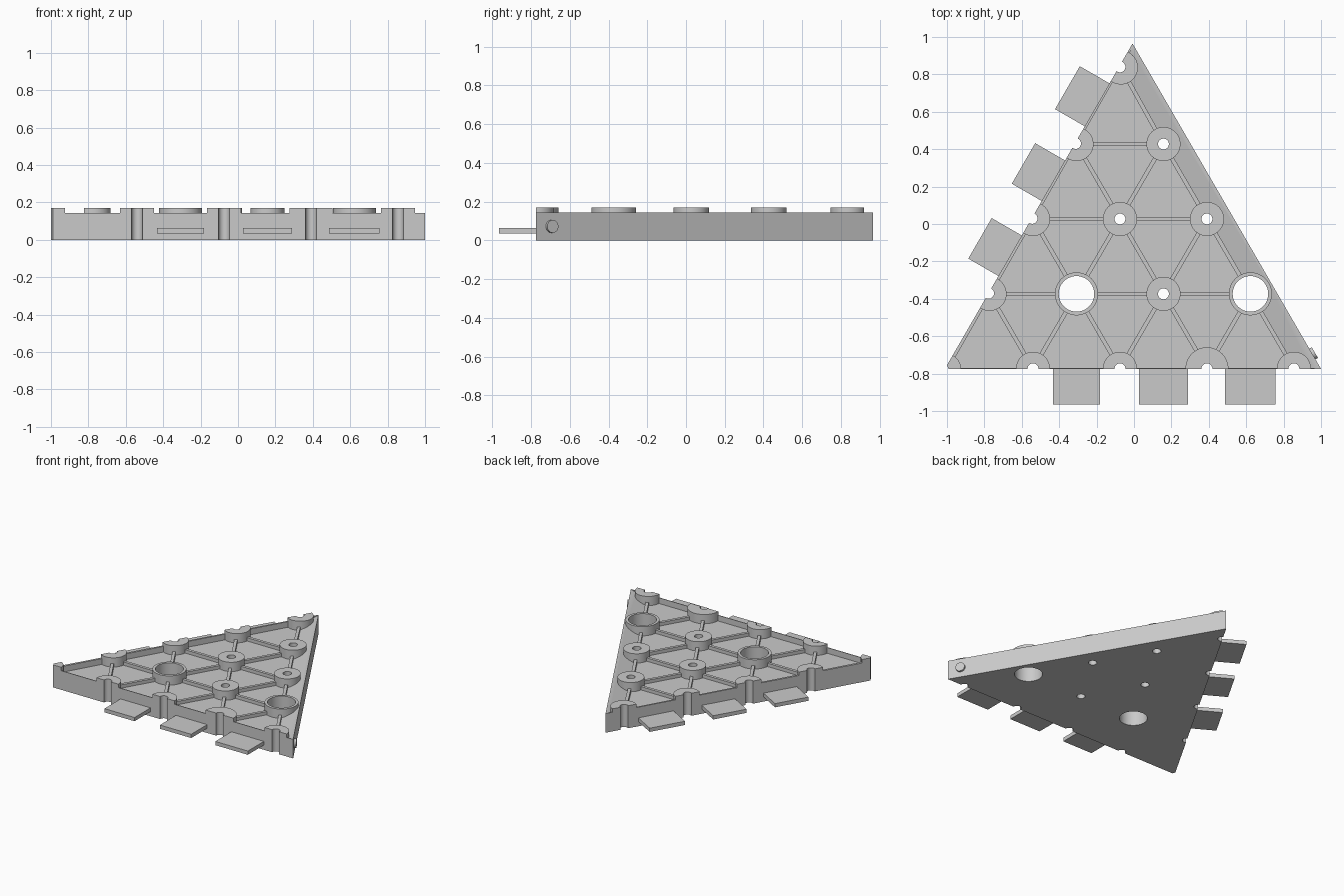
import bpy, bmesh, math
from mathutils import Vector, Matrix

cube = bpy.data.objects.get("Cube")
if cube:
    bpy.data.objects.remove(cube, do_unlink=True)

grey = bpy.data.materials.new("plain grey")
grey.use_nodes = True
grey.diffuse_color = (0.59, 0.59, 0.59, 1)
grey.node_tree.nodes["Principled BSDF"].inputs["Base Color"].default_value = grey.diffuse_color

FLOOR, RIM, BOSS, RIB = 0.1, 0.143, 0.169, 0.125
STEP, ROW, X0, Y0 = 0.465, 0.4005, -1.005, -0.774


def finish(name, bm):
    bmesh.ops.recalc_face_normals(bm, faces=bm.faces)
    mesh = bpy.data.meshes.new(name)
    bm.to_mesh(mesh)
    bm.free()
    mesh.materials.append(grey)
    ob = bpy.data.objects.new(name, mesh)
    bpy.context.collection.objects.link(ob)
    return ob


def loft(name, lower, upper, z0, z1):
    """Solid between two outlines with matching corners."""
    bm = bmesh.new()
    a = [bm.verts.new((p.x, p.y, z0)) for p in lower]
    b = [bm.verts.new((p.x, p.y, z1)) for p in upper]
    bm.faces.new(a)
    bm.faces.new(b)
    for i in range(len(a)):
        bm.faces.new((a[i - 1], a[i], b[i], b[i - 1]))
    return finish(name, bm)


def cylinder(bm, centre, radius, z0, z1):
    bmesh.ops.create_cone(bm, cap_ends=True, segments=48, radius1=radius, radius2=radius,
                          depth=z1 - z0,
                          matrix=Matrix.Translation((centre.x, centre.y, (z0 + z1) / 2)))


def box(bm, centre, size, angle):
    m = Matrix.Translation(centre) @ Matrix.Rotation(angle, 4, 'Z') @ Matrix.Diagonal((*size, 1))
    bmesh.ops.create_cube(bm, size=1, matrix=m)


def boolean(ob, tool, operation):
    mod = ob.modifiers.new("cut", 'BOOLEAN')
    mod.operation, mod.object, mod.solver = operation, tool, 'EXACT'
    graph = bpy.context.evaluated_depsgraph_get()
    mesh = bpy.data.meshes.new_from_object(ob.evaluated_get(graph))
    ob.modifiers.clear()
    ob.data = mesh
    bpy.data.objects.remove(tool, do_unlink=True)


def smooth(ob):
    bpy.ops.object.select_all(action='DESELECT')
    ob.select_set(True)
    bpy.context.view_layer.objects.active = ob
    bpy.ops.object.shade_smooth_by_angle(angle=math.radians(30))


# Triangular lattice of bosses
nodes = {(i, j): Vector((X0 + STEP * (i + j / 2), Y0 + ROW * j))
         for j in range(5) for i in range(5 - j)}
nodes[0, 4] += Vector((0.005, 0.009))
large_holes = [(1, 1), (3, 1)]

# Oversized blank with a pocket whose floor slopes up to the plain slanted edge
outline = [Vector(p) for p in ((-0.99, -0.775), (1, -0.775), (-0.008, 0.965), (-1, -0.755))]
middle = Vector((-0.005, -0.194))
blank = [middle + 1.08 * (p - middle) for p in outline]
mouth = [Vector(p) for p in ((-0.988, -0.77), (0.994, -0.77), (-0.003, 0.953))]
base = [mouth[0].lerp(p, s) for p, s in zip(mouth, (0, 0.93, 0.93))]
tray = loft("triangular_tray", blank, blank, 0, RIM)
boolean(tray, loft("pocket", base, mouth, FLOOR, RIM + 0.0005), 'DIFFERENCE')

# Round bosses and the hole cutters
boss_bm, hole_bm = bmesh.new(), bmesh.new()
for key, p in nodes.items():
    big = key in large_holes
    radius = 0.08 if key == (0, 0) else 0.115 if big or key == (3, 0) else 0.091
    cylinder(boss_bm, p, radius, 0.02, BOSS)
    if key != (0, 0):
        shift = Vector((-0.005, 0.003)) if key[0] == 0 else Vector((0, 0))
        cylinder(hole_bm, p + shift, 0.095 if big else 0.029, -0.1, 0.3)
bosses = finish("bosses", boss_bm)
holes = finish("hole_cutters", hole_bm)

# Ribs between neighbouring bosses, none along the two connecting edges
rib_bm = bmesh.new()
for (i, j), a in nodes.items():
    for di, dj in ((1, 0), (0, 1), (-1, 1)):
        other = (i + di, j + dj)
        if other not in nodes or (j == 0 and dj == 0) or (i == 0 and di == 0):
            continue
        d = nodes[other] - a
        mid = (a + nodes[other]) / 2
        box(rib_bm, (mid.x, mid.y, (RIB + 0.03) / 2),
            (d.length - 0.13, 0.022, RIB - 0.03), math.atan2(d.y, d.x))
ribs = finish("ribs", rib_bm)

# Join everything, bore the holes, then trim to the outline
boolean(tray, bosses, 'UNION')
boolean(tray, ribs, 'UNION')
boolean(tray, holes, 'DIFFERENCE')
boolean(tray, loft("trim", outline, outline, -0.2, 0.4), 'INTERSECT')
smooth(tray)

# Flat connecting tabs on the front and left-hand slanted edges
for k in range(3):
    front = (nodes[k + 1, 0] + nodes[k + 2, 0]) / 2
    bm = bmesh.new()
    box(bm, (front.x, -0.866, 0.049), (0.25 + 0.01 * k, 0.198, 0.028), 0)
    finish(f"front_tab_{k + 1}", bm)
    side = (nodes[0, k + 1] + nodes[0, k + 2]) / 2
    out = Vector((-math.sin(math.pi / 3), 0.5)) * 0.091
    bm = bmesh.new()
    box(bm, (side.x + out.x, side.y + out.y, 0.049),
        (0.265 if k == 2 else 0.25, 0.204, 0.028), math.pi / 3)
    finish(f"side_tab_{k + 1}", bm)

# Small peg on the plain slanted edge
bm = bmesh.new()
bmesh.ops.create_cone(bm, cap_ends=True, segments=32, radius1=0.033, radius2=0.033, depth=0.03,
                      matrix=Matrix.Translation((0.954, -0.695, 0.072))
                      @ Matrix.Rotation(math.pi / 6, 4, 'Z') @ Matrix.Rotation(math.pi / 2, 4, 'Y'))
smooth(finish("edge_peg", bm))
